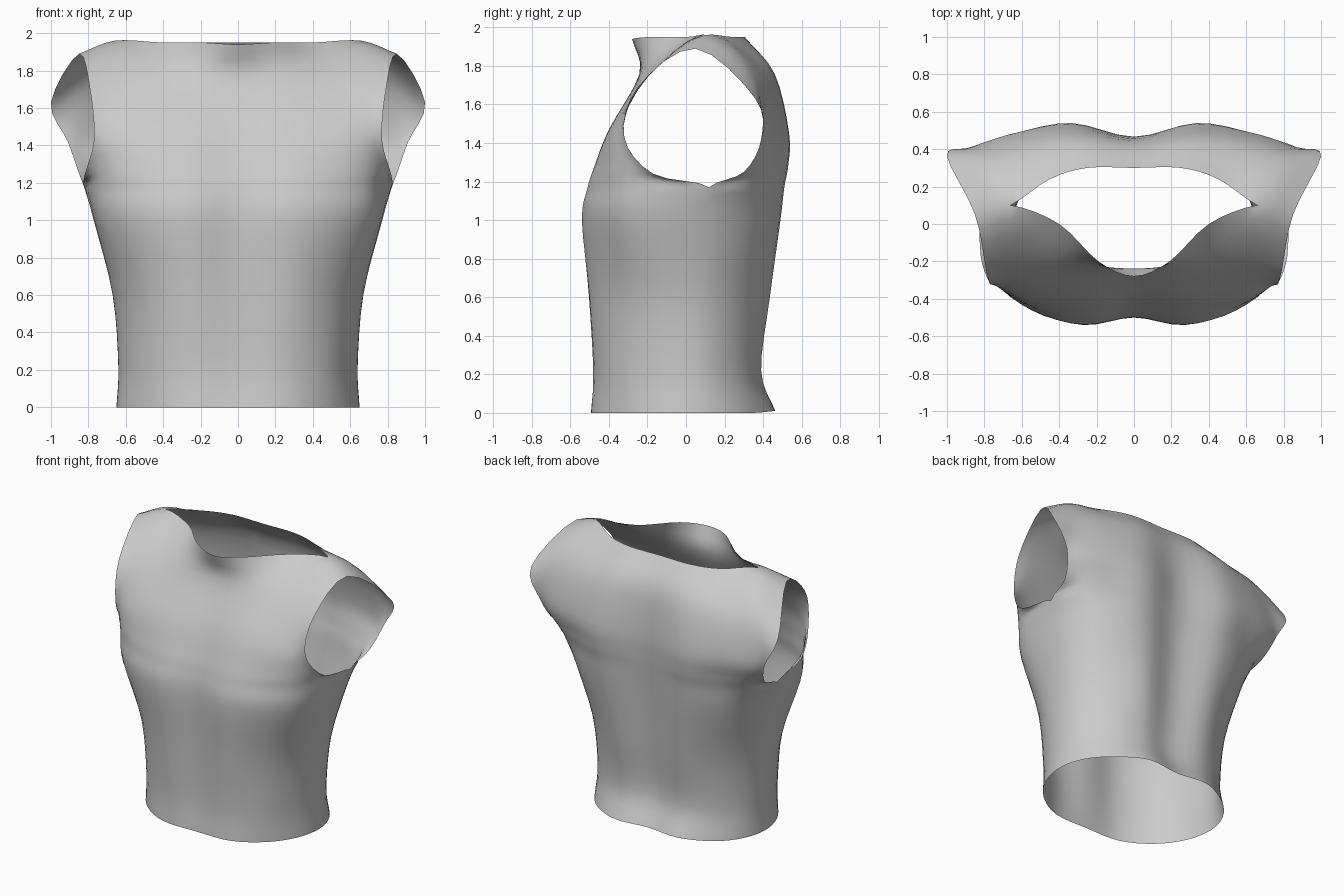
import bpy
import bmesh
from mathutils import Vector

cube = bpy.data.objects.get("Cube")
if cube:
    bpy.data.objects.remove(cube, do_unlink=True)

STEPS = 4          # subdivisions between neighbouring profile points
ARMPIT = 4         # profile point where the armhole opens
CORNER = 3         # profile that ends at the corner of the neck opening

# Lengthwise profiles of the left half, hem to top, as (x, y, z)
front_centre = [(0, -.49, 0), (0, -.47, .22), (0, -.48, .6), (0, -.5, 1), (0, -.48, 1.17),
                (0, -.45, 1.28), (0, -.38, 1.47), (0, -.24, 1.76), (0, -.28, 1.94)]
front_chest = [(.27, -.48, 0), (.25, -.475, .22), (.27, -.5, .6), (.27, -.54, 1), (.28, -.51, 1.17),
               (.28, -.475, 1.28), (.26, -.4, 1.47), (.21, -.24, 1.75), (.19, -.2, 1.95)]
front_flank = [(.48, -.36, 0), (.47, -.37, .22), (.49, -.39, .6), (.54, -.46, 1), (.56, -.44, 1.17),
               (.55, -.43, 1.28), (.53, -.38, 1.47), (.47, -.2, 1.75), (.4, 0, 1.95)]
front_shoulder = [(.61, -.18, 0), (.6, -.18, .22), (.63, -.2, .6), (.73, -.28, 1), (.75, -.28, 1.17),
                  (.72, -.34, 1.28), (.68, -.35, 1.46), (.68, -.2, 1.74), (.66, .1, 1.96)]
side = [(.65, .02, 0), (.64, .02, .22), (.67, .03, .6), (.77, .06, 1), (.82, .12, 1.17)]
arm_front = side + [(.82, -.17, 1.24), (.77, -.32, 1.43), (.79, -.25, 1.69), (.85, .05, 1.89)]
arm_back = side + [(.85, .3, 1.25), (.91, .39, 1.42), (1, .36, 1.63), (.85, .05, 1.89)]
back_shoulder = [(.6, .2, 0), (.59, .18, .22), (.61, .21, .6), (.7, .28, 1), (.75, .33, 1.17),
                 (.76, .4, 1.28), (.82, .43, 1.45), (.8, .35, 1.76), (.66, .1, 1.96)]
back_flank = [(.47, .35, 0), (.45, .32, .22), (.47, .35, .6), (.55, .42, 1), (.58, .44, 1.17),
              (.6, .465, 1.28), (.62, .49, 1.45), (.58, .42, 1.74), (.45, .24, 1.95)]
back_blade = [(.25, .46, .01), (.24, .39, .22), (.26, .435, .6), (.3, .49, 1), (.32, .51, 1.17),
              (.33, .53, 1.28), (.33, .535, 1.45), (.3, .46, 1.76), (.25, .3, 1.95)]
back_spine = [(0, .44, .01), (0, .36, .22), (0, .39, .6), (0, .43, 1), (0, .45, 1.17),
              (0, .46, 1.28), (0, .465, 1.45), (0, .43, 1.76), (0, .3, 1.95)]


def spline(points, before=None, after=None):
    """Smooth curve through the points, with optional guide points past the ends."""
    pts = [Vector(p) for p in points]
    first = Vector(before) if before else 2 * pts[0] - pts[1]
    last = Vector(after) if after else 2 * pts[-1] - pts[-2]
    ext = [first] + pts + [last]
    out = []
    for a, b, c, d in zip(ext, ext[1:], ext[2:], ext[3:]):
        for s in range(STEPS):
            t = s / STEPS
            out.append(b + (c - a) * t / 2 + (2 * a - 5 * b + 4 * c - d) * t**2 / 2
                       + (3 * b - a - 3 * c + d) * t**3 / 2)
    return out + [pts[-1]]


def lengthwise(panel, other):
    """Resample each profile; shoulder profiles flow over into the other panel."""
    return [spline(p, after=other[k][-2] if k >= CORNER else None)
            for k, p in enumerate(panel)]


def crosswise(curves, other):
    """Loft across the profiles, from the centre line to the side or armhole."""
    grid = []
    for r, row in enumerate(zip(*curves)):
        mirrored = Vector((-row[1].x, row[1].y, row[1].z))
        beyond = other[CORNER][r] if r <= ARMPIT * STEPS else None
        grid.append(spline(row, mirrored, beyond))
    return grid


front = [front_centre, front_chest, front_flank, front_shoulder, arm_front]
back = [back_spine, back_blade, back_flank, back_shoulder, arm_back]
front_curves, back_curves = lengthwise(front, back), lengthwise(back, front)
front_grid = crosswise(front_curves, back_curves)
back_grid = crosswise(back_curves, front_curves)

# Close the side seams and shoulder seams
top, edge = len(front_grid) - 1, len(front_grid[0]) - 1
seam = [(r, edge) for r in range(ARMPIT * STEPS + 1)]
seam += [(top, c) for c in range(CORNER * STEPS, edge + 1)]
for r, c in seam:
    middle = (front_grid[r][c] + back_grid[r][c]) / 2
    front_grid[r][c] = middle
    back_grid[r][c] = middle.copy()

# Skin both panels on both sides, then weld
bm = bmesh.new()
for grid, facing in ((front_grid, 1), (back_grid, -1)):
    for mirror in (1, -1):
        verts = [[bm.verts.new((p.x * mirror, p.y, p.z)) for p in row] for row in grid]
        for low, high in zip(verts, verts[1:]):
            for c in range(edge):
                quad = [low[c], low[c + 1], high[c + 1], high[c]]
                bm.faces.new(quad if facing * mirror > 0 else quad[::-1])
bmesh.ops.remove_doubles(bm, verts=bm.verts, dist=0.0005)
mesh = bpy.data.meshes.new("torso_shell")
bm.to_mesh(mesh)
bm.free()
torso = bpy.data.objects.new("torso_shell", mesh)
bpy.context.collection.objects.link(torso)

# Plain grey material
grey = bpy.data.materials.new("light_grey")
grey.use_nodes = True
colour = (0.6, 0.6, 0.6, 1)
grey.diffuse_color = colour
grey.node_tree.nodes["Principled BSDF"].inputs["Base Color"].default_value = colour
mesh.materials.append(grey)

bpy.ops.object.select_all(action="DESELECT")
torso.select_set(True)
bpy.context.view_layer.objects.active = torso
bpy.ops.object.shade_smooth()
